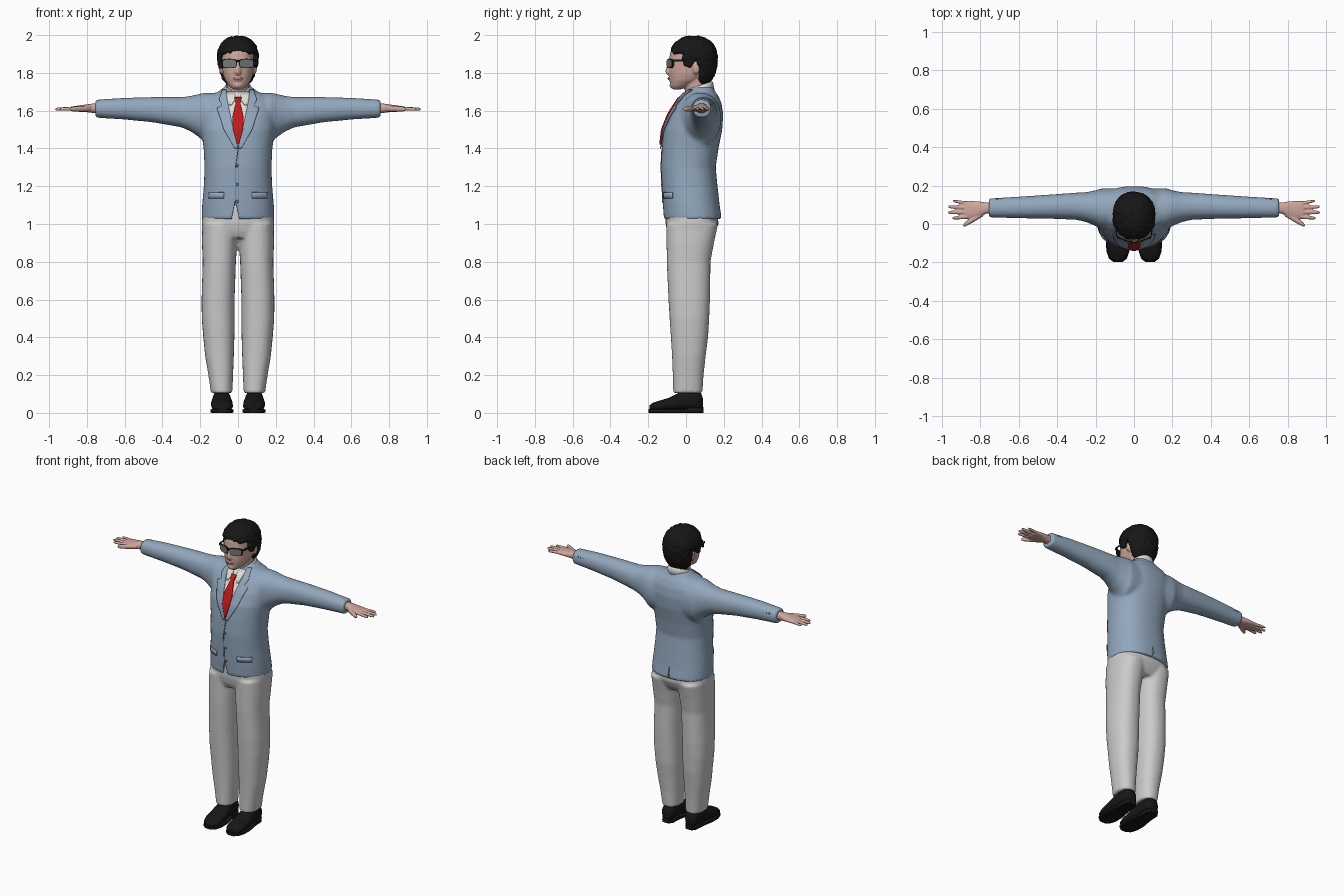
import bpy, bmesh, math, random
from mathutils import Vector, Matrix
from mathutils.bvhtree import BVHTree

if "Cube" in bpy.data.objects:
    bpy.data.objects.remove(bpy.data.objects["Cube"])

random.seed(4)
COL = dict(blue=(.29, .39, .51), seam=(.1, .14, .2), light=(.7, .7, .7), shirt=(.75, .73, .69),
           red=(.55, .01, .01), skin=(.62, .39, .34), lip=(.5, .25, .23),
           black=(.008, .008, .008), lens=(.18, .19, .19))


def material(key):
    m = bpy.data.materials.get(key) or bpy.data.materials.new(key)
    m.diffuse_color = (*COL[key], 1)
    m.use_nodes = True
    m.node_tree.nodes["Principled BSDF"].inputs["Base Color"].default_value = m.diffuse_color
    return m


def loft(bm, axis, rows, p=2.0, n=28, caps=True, tweak=None):
    """Superelliptic sections along an axis: (position, a0, a1, b0, b1)."""
    rings = []
    for pos, a0, a1, b0, b1 in rows:
        ring = []
        for i in range(n):
            t = math.tau * i / n
            c, s = math.cos(t), math.sin(t)
            a = (a0 + a1) / 2 + (a1 - a0) / 2 * math.copysign(abs(c) ** (2 / p), c)
            b = (b0 + b1) / 2 + (b1 - b0) / 2 * math.copysign(abs(s) ** (2 / p), s)
            co = Vector({'x': (pos, a, b), 'y': (a, pos, b), 'z': (a, b, pos)}[axis])
            ring.append(bm.verts.new(tweak(co) if tweak else co))
        rings.append(ring)
    for r, q in zip(rings, rings[1:]):
        for i in range(n):
            bm.faces.new((r[i], r[(i + 1) % n], q[(i + 1) % n], q[i]))
    if caps:
        bm.faces.new(rings[0])
        bm.faces.new(rings[-1])


def ball(bm, c, r, sub=2):
    m = Matrix.Translation(c) @ Matrix.Diagonal((*r, 1))
    bmesh.ops.create_icosphere(bm, subdivisions=sub, radius=1, matrix=m)


def finish(name, bm, col, voxel=0, smooth=0, mirror=False, solid=0):
    bmesh.ops.recalc_face_normals(bm, faces=bm.faces)
    me = bpy.data.meshes.new(name)
    bm.to_mesh(me)
    bm.free()
    ob = bpy.data.objects.new(name, me)
    bpy.context.collection.objects.link(ob)
    me.materials.append(material(col))
    bpy.context.view_layer.objects.active = ob
    ob.select_set(True)
    bpy.ops.object.shade_smooth_by_angle(angle=math.radians(50))
    ob.select_set(False)
    if mirror:
        ob.modifiers.new("mirror", 'MIRROR').use_mirror_merge = False
    if voxel:
        m = ob.modifiers.new("merge", 'REMESH')
        m.mode, m.voxel_size, m.use_smooth_shade = 'VOXEL', voxel, True
    if smooth:
        m = ob.modifiers.new("soften", 'SMOOTH')
        m.factor, m.iterations = .5, smooth
    if solid:
        m = ob.modifiers.new("thickness", 'SOLIDIFY')
        m.thickness, m.offset = solid, 0
    return ob


def bvh_of(ob):
    bpy.context.view_layer.update()
    return BVHTree.FromObject(ob, bpy.context.evaluated_depsgraph_get())


def patch(name, bvh, rows, col, lift, mirror=False, solid=.005, cols=8):
    """Cloth strip laid on the front of a surface; rows are (z, x0, x1)."""
    dense = []
    for r, q in zip(rows, rows[1:]):
        k = max(1, int(abs(q[0] - r[0]) / .012))
        dense += [[u + (v - u) * i / k for u, v in zip(r, q)] for i in range(k)]
    dense.append(rows[-1])
    bm = bmesh.new()
    grid = []
    for z, x0, x1 in dense:
        line = []
        for j in range(cols + 1):
            x = x0 + (x1 - x0) * j / cols
            hit = bvh.ray_cast(Vector((x, -1, z)), Vector((0, 1, 0)))[0]
            hit = hit or bvh.find_nearest(Vector((x, -.05, z)))[0]
            line.append(bm.verts.new((x, hit.y - lift, z)))
        grid.append(line)
    for a, b in zip(grid, grid[1:]):
        for j in range(cols):
            bm.faces.new((a[j], a[j + 1], b[j + 1], b[j]))
    return finish(name, bm, col, mirror=mirror, solid=solid)


def sym(rows):
    return [(z, -w, w, y0, y1) for z, w, y0, y1 in rows]


# Jacket: torso and both sleeves fused
bm = bmesh.new()
loft(bm, 'z', sym([(1.025, .193, -.117, .19), (1.1, .19, -.122, .178), (1.2, .181, -.128, .167),
                   (1.3, .177, -.133, .157), (1.4, .182, -.128, .172), (1.5, .195, -.117, .192),
                   (1.58, .2, -.085, .197), (1.64, .192, -.048, .188), (1.68, .155, -.02, .17),
                   (1.7, .105, 0, .155), (1.725, .075, .02, .145)]), p=2.3, n=48)
for s in (1, -1):
    loft(bm, 'x', [(s * x, *r) for x, *r in [
        (.1, -.03, .185, 1.42, 1.695), (.17, -.03, .185, 1.42, 1.695), (.2, -.01, .175, 1.455, 1.69),
        (.25, .01, .165, 1.49, 1.678), (.3, .022, .163, 1.512, 1.672), (.45, .028, .152, 1.538, 1.672),
        (.6, .03, .142, 1.553, 1.668), (.755, .034, .133, 1.563, 1.658)]], p=2.2, n=32)
jacket = finish("jacket", bm, 'blue', voxel=.01, smooth=5)
front = bvh_of(jacket)

# Hem opening at the front and vent at the back
for name, rows in (("front_opening_cutter", [(1.0, -.04, .012, -.2, -.095), (1.12, -.015, -.013, -.2, -.095)]),
                   ("back_vent_cutter", [(1.0, -.008, .008, .165, .25), (1.1, -.001, .001, .165, .25)])):
    bm = bmesh.new()
    loft(bm, 'z', rows, p=6, n=16)
    cutter = finish(name, bm, 'blue')
    cutter.hide_render = True
    cutter.hide_viewport = True
    m = jacket.modifiers.new(name, 'BOOLEAN')
    m.operation, m.object = 'DIFFERENCE', cutter

# Jacket details, shirt front and tie
patch("shirt_front", front, [(1.7, -.065, .065), (1.66, -.062, .062), (1.5, -.03, .03), (1.41, -.002, .002)], 'shirt', .003)
patch("lapel", front, [(1.71, .06, .082), (1.66, .058, .1), (1.625, .05, .085), (1.615, .048, .112),
                       (1.5, .024, .075), (1.4, .0, .018)], 'blue', .007, mirror=True)
patch("shirt_collar_point", front, [(1.695, .02, .062), (1.665, .01, .056), (1.63, .034, .045)], 'shirt', .009, mirror=True)
patch("tie", front, [(1.67, -.019, .019), (1.64, -.012, .012), (1.56, -.03, .03), (1.5, -.026, .026),
                     (1.42, -.004, .004)], 'red', .012, solid=.008)
patch("front_seam", front, [(1.4, -.001, .004), (1.3, -.016, -.012), (1.12, -.017, -.013)], 'seam', .001, solid=.003, cols=2)
patch("pocket_flap", front, [(1.168, .075, .155), (1.135, .075, .155)], 'blue', .003, mirror=True)
bm = bmesh.new()
for z in (1.31, 1.21, 1.12):
    ball(bm, (-.004, front.ray_cast(Vector((0, -1, z)), Vector((0, 1, 0)))[0].y, z), (.008, .004, .008))
finish("front_buttons", bm, 'seam')
bm = bmesh.new()
for x in (.67, .69, .71):
    ball(bm, (x, .128, 1.632), (.006, .006, .006))
finish("cuff_buttons", bm, 'seam', mirror=True)
bm = bmesh.new()
loft(bm, 'z', sym([(1.685, .078, -.005, .148), (1.728, .068, .0, .14), (1.735, .064, .004, .136)]), caps=False,
     tweak=lambda c: Vector((c.x, c.y, c.z + .35 * (c.y - .08))))
finish("shirt_collar", bm, 'shirt', solid=.006)

# Trousers
bm = bmesh.new()
loft(bm, 'z', sym([(.925, .18, -.085, .13), (.96, .19, -.1, .155), (1.0, .193, -.108, .172), (1.1, .182, -.108, .165)]), p=2.5, n=40)
for s in (1, -1):
    loft(bm, 'z', [(z, s * a, s * b, c, d) for z, a, b, c, d in [
        (.105, .03, .143, -.068, .087), (.2, .026, .157, -.07, .093), (.3, .022, .174, -.074, .104),
        (.4, .019, .184, -.08, .117), (.5, .018, .192, -.087, .123), (.6, .018, .193, -.093, .127),
        (.8, .011, .187, -.102, .13), (.9, .004, .191, -.103, .148), (1.0, 0, .19, -.105, .17)]], p=2.3)
finish("trousers", bm, 'light', voxel=.009, smooth=4)

# Shoes and ankles
bm = bmesh.new()
loft(bm, 'y', [(.09, .065, .107, .025, .075), (.08, .05, .122, .018, .105), (.05, .043, .13, .015, .122),
               (0, .04, .133, .015, .122), (-.04, .034, .138, .015, .105), (-.09, .028, .143, .012, .08),
               (-.14, .027, .141, .01, .065), (-.175, .036, .13, .01, .054), (-.193, .055, .11, .012, .04)], p=2.4)
finish("shoe", bm, 'black', mirror=True)
bm = bmesh.new()
for y0, y1, top in ((-.01, .092, .03), (-.198, .085, .02)):
    pts = [(.092, .06, .112), (.07, .045, .127), (.01, .042, .13), (-.08, .025, .145), (-.14, .024, .144),
           (-.18, .037, .13), (-.198, .06, .106)]
    loft(bm, 'y', [(y, a, b, 0 if y > -.01 or top < .03 and y < -.05 else .008, top) for y, a, b in pts
                   if y0 - .021 <= y <= y1], p=8)
finish("shoe_sole", bm, 'black', mirror=True)
bm = bmesh.new()
loft(bm, 'z', [(.08, .05, .122, -.02, .075), (.2, .05, .122, -.02, .075)])
finish("ankle", bm, 'skin', mirror=True)

# Hands
bm = bmesh.new()
loft(bm, 'x', [(.72, .055, .112, 1.585, 1.64), (.77, .053, .112, 1.588, 1.638), (.8, .038, .117, 1.592, 1.633),
               (.84, .026, .12, 1.594, 1.628), (.88, .028, .12, 1.597, 1.622)], p=2.4, n=20)
for x0, y0, x1, y1, r in ((.86, .038, .945, .03, .0105), (.86, .062, .968, .06, .011), (.86, .085, .967, .09, .011),
                          (.86, .107, .942, .12, .0095), (.785, .055, .888, -.008, .0165)):
    rows = []
    for t, k in ((0, 1), (.5, .95), (.85, .8), (.96, .6), (1, .25)):
        x, y, z = x0 + (x1 - x0) * t, y0 + (y1 - y0) * t, 1.611 - .003 * t
        rows.append((x, y - r * k, y + r * k, z - r * k, z + r * k))
    loft(bm, 'x', rows, n=12)
finish("hand", bm, 'skin', voxel=.0045, smooth=2, mirror=True)

# Head, nose, ears and neck
bm = bmesh.new()
loft(bm, 'z', sym([(1.712, .025, -.068, -.03), (1.73, .046, -.081, .02), (1.76, .068, -.085, .08),
                   (1.79, .079, -.089, .12), (1.83, .084, -.089, .14), (1.87, .088, -.089, .15), (1.91, .088, -.084, .15),
                   (1.95, .075, -.06, .135), (1.975, .045, -.03, .1)]), p=2.2, n=36)
loft(bm, 'z', sym([(1.788, .012, -.1, -.06), (1.8, .02, -.108, -.06), (1.812, .016, -.11, -.06), (1.86, .009, -.094, -.06)]), n=14)
loft(bm, 'z', sym([(1.64, .062, .005, .135), (1.72, .058, -.008, .125), (1.79, .06, -.015, .12)]))
ball(bm, (0, -.083, 1.77), (.026, .013, .013))
ball(bm, (0, -.074, 1.735), (.024, .014, .017))
for s in (1, -1):
    ball(bm, (s * .088, .055, 1.825), (.013, .02, .034))
head = finish("head", bm, 'skin', voxel=.006, smooth=3)
patch("lips", bvh_of(head), [(1.778, -.012, .012), (1.771, -.025, .025), (1.763, -.014, .014)], 'lip', .001, solid=.003)

# Curly hair: small locks over the scalp, fused
bm = bmesh.new()
N = 750
for i in range(N):
    h = 1 - 2 * (i + .5) / N
    t = i * 2.399963
    w = math.sqrt(1 - h * h)
    d = [math.copysign(abs(v) ** .88, v) for v in (w * math.cos(t), w * math.sin(t), h)]
    x, y = d[0] * .096, .04 + d[1] * .112
    z = 1.875 + d[2] * (.107 if h > 0 else .145)
    line = 1.91 if y < -.005 else 1.835 if y < .035 else 1.872 if y < .075 else 1.742
    if z > line:
        r = random.uniform(.014, .019)
        ball(bm, (x, y, z), (r, r, r))
finish("hair", bm, 'black', voxel=.005)

# Dark glasses, wrapped round the face
wrap = lambda c: Vector((c.x, c.y + 4.2 * c.x ** 2, c.z))
for name, col, g, y0, y1 in (("glasses_rim", 'black', .004, -.1, -.094), ("glasses_lens", 'lens', 0, -.103, -.095)):
    bm = bmesh.new()
    loft(bm, 'y', [(y, .01 - g, .08 + g, 1.829 - g, 1.871 + g) for y in (y0, y1)], p=3.5, tweak=wrap)
    finish(name, bm, col, mirror=True)
bm = bmesh.new()
loft(bm, 'y', [(-.078, .08, .086, 1.858, 1.872), (-.06, .087, .092, 1.86, 1.871), (.06, .094, .099, 1.86, 1.868)], p=5, n=12)
finish("glasses_temple", bm, 'black', mirror=True)
bm = bmesh.new()
loft(bm, 'x', [(-.014, -.102, -.095, 1.858, 1.868), (.014, -.102, -.095, 1.858, 1.868)], n=12)
finish("glasses_bridge", bm, 'black')
